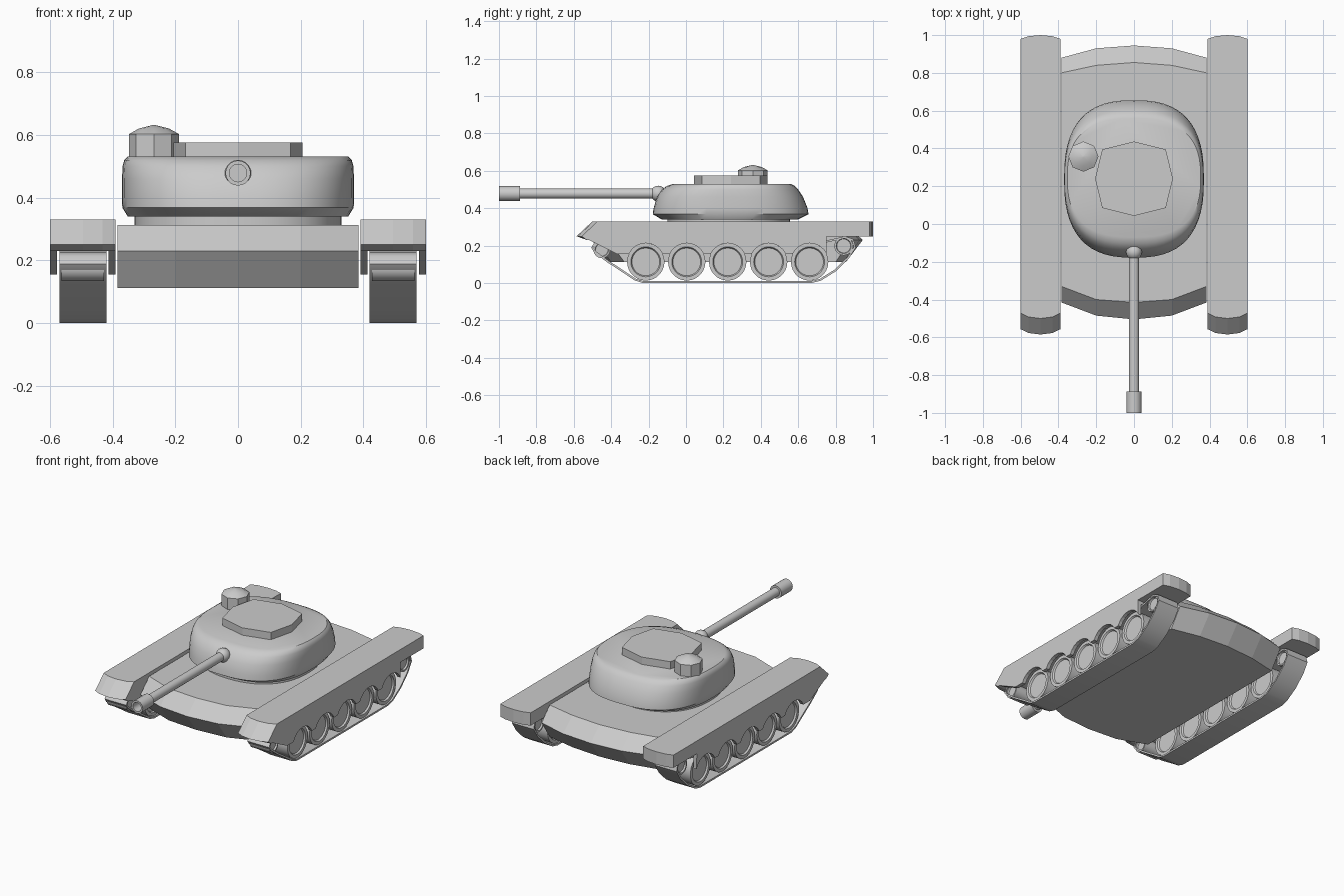
import bpy, bmesh
from math import sin, cos, pi, radians, copysign, hypot

if "Cube" in bpy.data.objects:
    bpy.data.objects.remove(bpy.data.objects["Cube"])


def loft(name, rings, caps=True, wrap=False, smooth=None, mirror=False):
    """Skin a list of equal-length closed rings into one mesh object."""
    bm = bmesh.new()
    vs = [[bm.verts.new(p) for p in r] for r in rings]
    n = len(rings[0])
    pairs = list(zip(vs, vs[1:])) + ([(vs[-1], vs[0])] if wrap else [])
    for a, b in pairs:
        for i in range(n):
            j = (i + 1) % n
            bm.faces.new((a[i], a[j], b[j], b[i]))
    if caps and not wrap:
        bm.faces.new(vs[0])
        bm.faces.new(vs[-1])
    bmesh.ops.remove_doubles(bm, verts=bm.verts, dist=1e-5)
    bmesh.ops.recalc_face_normals(bm, faces=bm.faces)
    me = bpy.data.meshes.new(name)
    bm.to_mesh(me)
    bm.free()
    ob = bpy.data.objects.new(name, me)
    bpy.context.collection.objects.link(ob)
    if smooth:
        bpy.ops.object.select_all(action='DESELECT')
        ob.select_set(True)
        bpy.context.view_layer.objects.active = ob
        bpy.ops.object.shade_smooth_by_angle(angle=radians(smooth))
    if mirror:
        ob.modifiers.new("mirror", 'MIRROR')
    return ob


def turned(name, profile, centre, axis, sides, smooth=35, mirror=False):
    """Solid of revolution: profile of (distance along axis, radius)."""
    cx, cy, cz = centre
    rings = []
    for d, r in profile:
        ring = []
        for i in range(sides):
            u, v = r * cos(2 * pi * i / sides), r * sin(2 * pi * i / sides)
            o = {'x': (d, u, v), 'y': (u, d, v), 'z': (u, v, d)}[axis]
            ring.append((cx + o[0], cy + o[1], cz + o[2]))
        rings.append(ring)
    return loft(name, rings, smooth=smooth, mirror=mirror)


def prism_x(name, profile, x0, x1):
    return loft(name, [[(x, y, z) for y, z in profile] for x in (x0, x1)], mirror=True)


# Hull: bowed front and rear, widest at mid height
XS = (-.385, -.2, 0, .2, .385)


def hull_ring(z, front, rear):
    return ([(x, y, z) for x, y in zip(XS, front)] +
            [(x, y, z) for x, y in zip(XS[::-1], rear)])


edge = hull_ring_in = ((-.33, -.40, -.415, -.40, -.33), (.80, .84, .855, .84, .80))
loft("hull", [
    hull_ring(.112, *edge),
    hull_ring(.23, (-.415, -.485, -.505, -.485, -.415), (.88, .93, .945, .93, .88)),
    hull_ring(.312, *edge)])

# Fenders: long slabs with softly rounded ends
stations = ((.39, .028), (.432, .008), (.495, 0), (.558, .008), (.6, .028))
loft("fender", [[(x, -.5 + d, .33), (x, -.585 + d, .25), (x, -.53, .23), (x, .75, .23),
                 (x, .75, .25), (x, 1 - d * .7, .25), (x, 1 - d * .7, .33)]
                for x, d in stations], mirror=True)

# Skirts with an arch over each road wheel
WHEELS = [-.215 + .219 * i for i in range(5)]
WZ, WR = .113, .1
skirt = [(.75, .25), (-.557, .25), (-.37, .155)]
t0 = math_a = radians(25)
for y in WHEELS:
    for k in range(9):
        a = pi - t0 - (pi - 2 * t0) * k / 8
        skirt.append((y + WR * cos(a), WZ + WR * sin(a)))
skirt.append((.75, .155))
prism_x("outer_skirt", skirt, .577, .6)
prism_x("inner_skirt", skirt, .39, .413)

# Track belts
path = [(-.46, .225), (-.492, .213), (-.507, .188), (-.49, .163), (-.42, .11),
        (-.325, .048), (-.275, .014), (-.23, 0), (.67, 0), (.72, .012), (.80, .062),
        (.87, .13), (.908, .19), (.895, .235), (.85, .25), (.74, .225)]
inner = []
for i, (y, z) in enumerate(path):
    (ya, za), (yb, zb) = path[i - 1], path[(i + 1) % len(path)]
    ty, tz = yb - ya, zb - za
    l = hypot(ty, tz)
    inner.append((y - tz / l * .011, z + ty / l * .011))
loft("track", [[(x, y, z) for y, z in p] for x, p in
               ((.42, path), (.57, path), (.57, inner), (.42, inner))],
     wrap=True, smooth=40, mirror=True)


# Road wheels, front wheel and rear idler with recessed faces
def wheel(name, y, z, r):
    half = [(.068, r), (.068, r * .8), (.058, r * .74), (.058, r * .05)]
    prof = [(-d, q) for d, q in half[::-1]] + half
    turned(name, prof, (.495, y, z), 'x', 28, mirror=True)


for i, y in enumerate(WHEELS):
    wheel(f"road_wheel_{i + 1}", y, WZ, WR)
wheel("front_wheel", -.45, .178, .045)
wheel("rear_idler", .843, .198, .05)

# Turret: ring, rounded body, roof plate
N = 56


def oval(z, a, y0, y1, p=2.6):
    c, b = (y0 + y1) / 2, (y1 - y0) / 2
    f = lambda v: copysign(abs(v) ** (2 / p), v)
    return [(a * f(cos(2 * pi * i / N)), c + b * f(sin(2 * pi * i / N)), z)
            for i in range(N)]


loft("turret_ring", [oval(z, .33, -.10, .555, 2.3) for z in (.30, .35)], smooth=35)
loft("turret_body", [
    oval(.34, .352, -.13, .60), oval(.368, .369, -.178, .655),
    oval(.40, .37, -.173, .65), oval(.46, .37, -.156, .626),
    oval(.50, .368, -.128, .60), oval(.519, .363, -.103, .582),
    oval(.53, .353, -.07, .56)], smooth=32)
plate = [(.206, .24), (.168, .395), (0, .437), (-.168, .395),
         (-.206, .24), (-.168, .085), (0, .043), (.168, .085)]
loft("roof_plate", [[(x, y, z) for x, y in plate] for z in (.525, .576)])

# Commander hatch with low dome
turned("hatch", [(.525, .08), (.602, .08), (.62, .048), (.631, .005)],
       (-.268, .357, 0), 'z', 8, smooth=32)

# Gun: ball mount, barrel and hollow muzzle
GZ = .478
ball = [(.042 * -cos(pi * i / 10), .042 * sin(pi * i / 10) + 1e-4) for i in range(11)]
turned("gun_mount", ball, (0, -.148, GZ), 'y', 20)
turned("barrel", [(-.12, .027), (-.90, .027)], (0, 0, GZ), 'y', 20)
turned("muzzle", [(-.888, .02), (-.888, .04), (-1, .04), (-1, .028), (-.93, .028)],
       (0, 0, GZ), 'y', 20)
